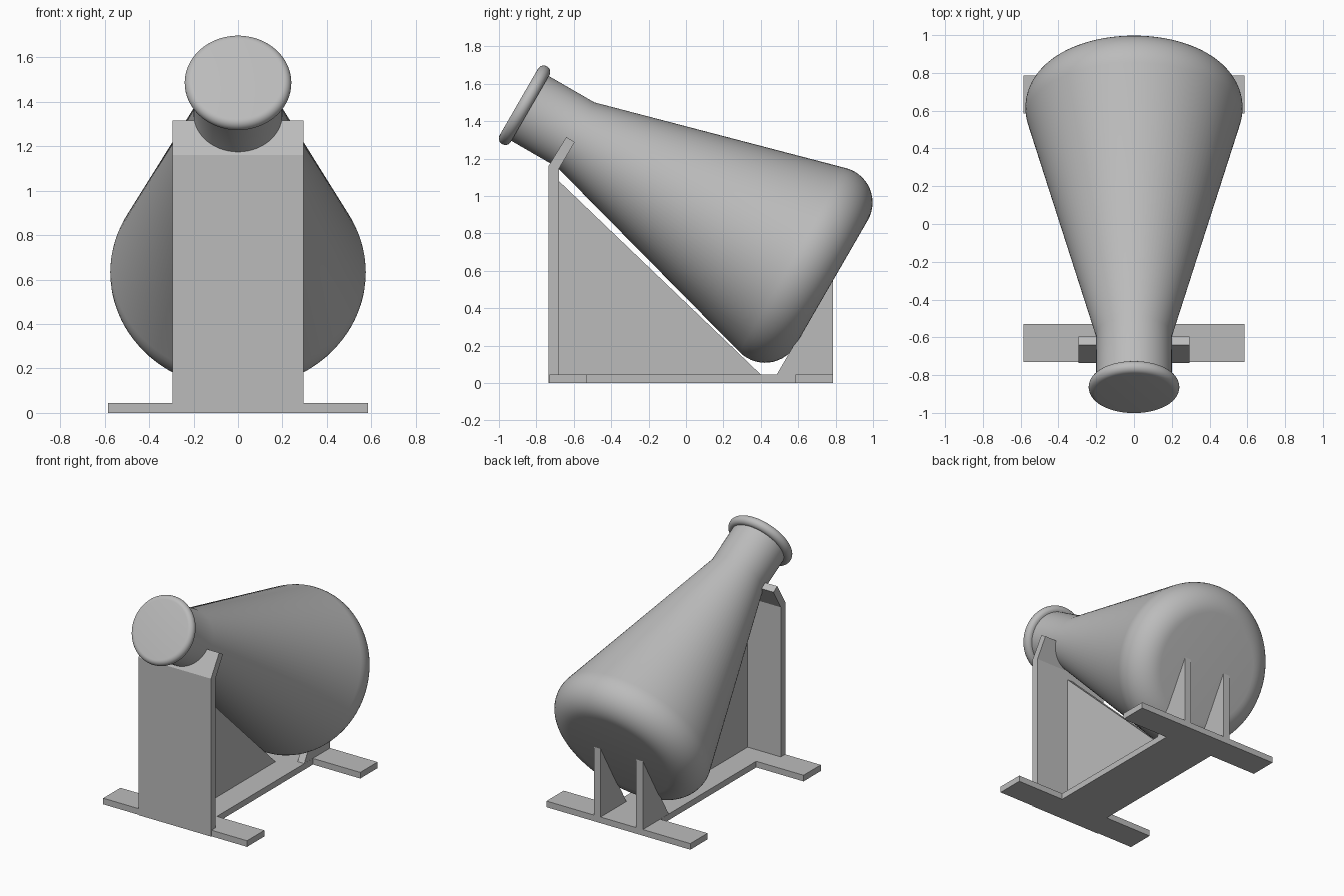
import bpy, bmesh
from math import radians, sin, cos, pi
from mathutils import Matrix

old = bpy.data.objects.get("Cube")
if old:
    bpy.data.objects.remove(old, do_unlink=True)

grey = bpy.data.materials.new("plain_grey")
grey.use_nodes = True
COLOUR = (0.5, 0.5, 0.5, 1)
grey.diffuse_color = COLOUR
grey.node_tree.nodes["Principled BSDF"].inputs["Base Color"].default_value = COLOUR


def make_object(name, bm):
    bmesh.ops.recalc_face_normals(bm, faces=bm.faces[:])
    mesh = bpy.data.meshes.new(name)
    bm.to_mesh(mesh)
    bm.free()
    mesh.materials.append(grey)
    obj = bpy.data.objects.new(name, mesh)
    bpy.context.collection.objects.link(obj)
    return obj


def side_panel(name, outline, x_min, x_max):
    """Extrude a (y, z) outline across x."""
    bm = bmesh.new()
    face = bm.faces.new([bm.verts.new((x_min, y, z)) for y, z in outline])
    new = bmesh.ops.extrude_face_region(bm, geom=[face])["geom"]
    bmesh.ops.translate(bm, vec=(x_max - x_min, 0, 0),
                        verts=[v for v in new if isinstance(v, bmesh.types.BMVert)])
    return make_object(name, bm)


def slab(name, half_width, y_min, y_max, height):
    outline = [(y_min, 0), (y_max, 0), (y_max, height), (y_min, height)]
    return side_panel(name, outline, -half_width, half_width)


def arc(centre_r, centre_t, radius, start, end, steps):
    angles = [radians(start + (end - start) * i / steps) for i in range(steps + 1)]
    return [(centre_r + radius * cos(a), centre_t + radius * sin(a)) for a in angles]


# Flask: rounded base, straight cone, neck and closed rolled rim
profile = [(0, -0.407)]
profile += arc(0.385, -0.217, 0.19, -90, 15.7, 14)
profile += [(0.2, 1.174), (0.2, 1.456)]
profile += arc(0.205, 1.49, 0.035, -80, 90, 12)
profile += [(0, 1.525)]

bm = bmesh.new()
verts = [bm.verts.new((r, 0, t)) for r, t in profile]
edges = [bm.edges.new(pair) for pair in zip(verts, verts[1:])]
bmesh.ops.spin(bm, geom=verts + edges, cent=(0, 0, 0), axis=(0, 0, 1),
               angle=2 * pi, steps=96)
bmesh.ops.remove_doubles(bm, verts=bm.verts[:], dist=0.0005)
bmesh.ops.transform(bm, verts=bm.verts[:], matrix=Matrix.Translation((0, 0.427, 0.74))
                    @ Matrix.Rotation(radians(60), 4, "X"))
flask = make_object("flask", bm)
bpy.ops.object.select_all(action="DESELECT")
flask.select_set(True)
bpy.context.view_layer.objects.active = flask
bpy.ops.object.shade_smooth_by_angle(angle=radians(25))

# Flat base: two cross feet joined by a spine
THICK = 0.045
slab("front_foot", 0.585, -0.73, -0.53, THICK)
slab("rear_foot", 0.585, 0.585, 0.785, THICK)
slab("base_spine", 0.2, -0.53, 0.585, THICK)

# Upright plate with a lip leaning back under the neck
side_panel("front_plate", [(-0.735, 0), (-0.68, 0), (-0.68, 1.145), (-0.595, 1.288),
                           (-0.64, 1.315), (-0.735, 1.16)], -0.295, 0.295)

# Central brace under the cone
side_panel("front_brace", [(-0.68, THICK), (0.4, THICK), (-0.68, 1.08)], -0.025, 0.025)

# Pair of rear supports against the flask base
for side, x in (("left", 0.172), ("right", -0.172)):
    side_panel(f"rear_support_{side}", [(0.485, THICK), (0.785, THICK), (0.785, 0.56)],
               x - 0.027, x + 0.027)
